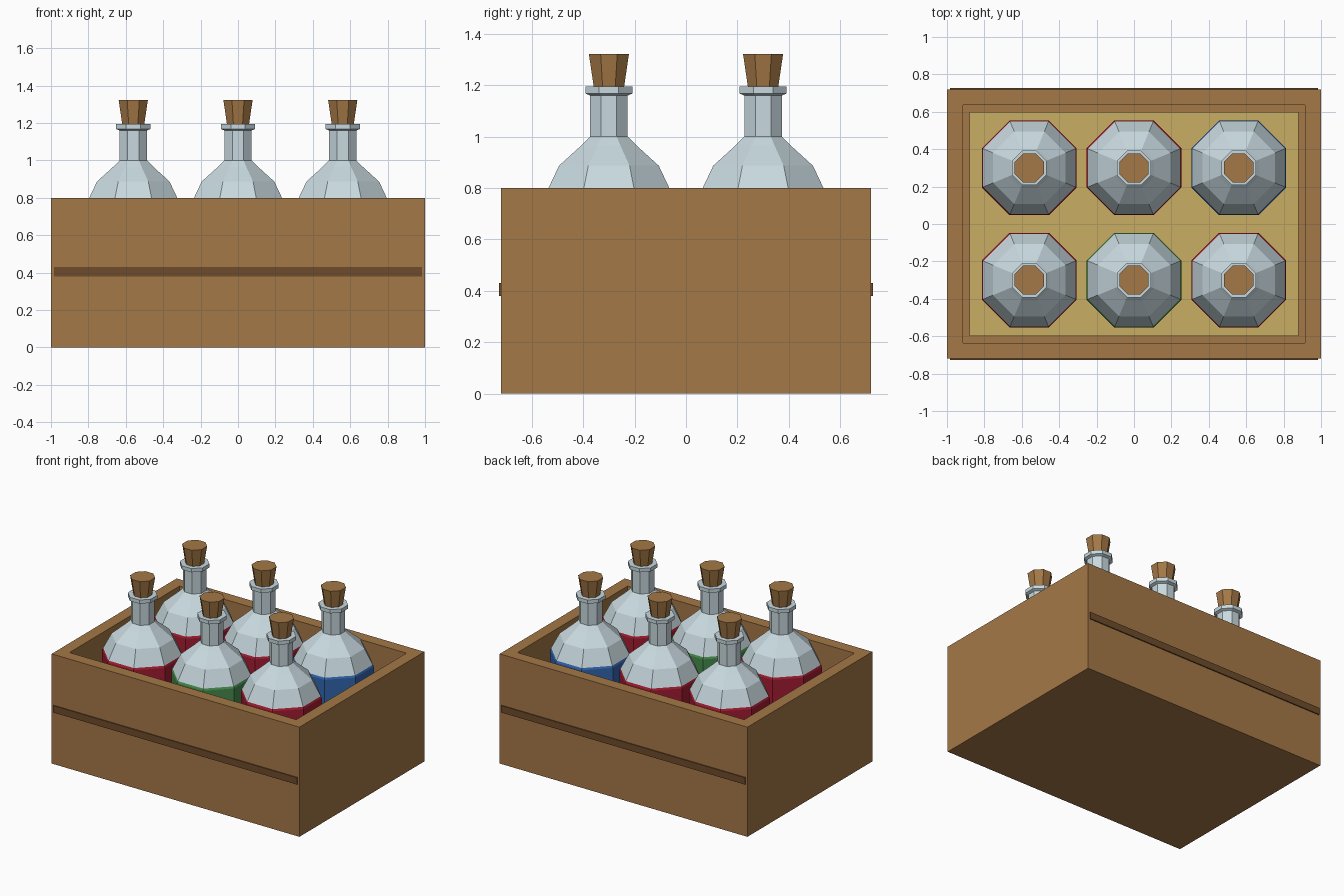
import bpy, bmesh, math

cube = bpy.data.objects.get("Cube")
if cube:
    bpy.data.objects.remove(cube, do_unlink=True)


def linear(c):
    c /= 255
    return c / 12.92 if c <= 0.04045 else ((c + 0.055) / 1.055) ** 2.4


def material(name, r, g, b):
    m = bpy.data.materials.new(name)
    m.use_nodes = True
    colour = (linear(r), linear(g), linear(b), 1)
    m.diffuse_color = colour
    m.node_tree.nodes["Principled BSDF"].inputs["Base Color"].default_value = colour
    return m


wood = material("warm wood", 164, 120, 70)
dark_wood = material("dark wood", 110, 76, 44)
straw = material("straw", 200, 174, 100)
glass = material("pale glass", 200, 217, 223)
red = material("red liquid", 165, 28, 50)
green = material("green liquid", 70, 140, 76)
blue = material("blue liquid", 50, 102, 175)


def finish(bm, name, *mats):
    bmesh.ops.recalc_face_normals(bm, faces=bm.faces)
    mesh = bpy.data.meshes.new(name)
    bm.to_mesh(mesh)
    bm.free()
    for m in mats:
        mesh.materials.append(m)
    obj = bpy.data.objects.new(name, mesh)
    bpy.context.collection.objects.link(obj)
    return obj


def box_bm(lo, hi):
    bm = bmesh.new()
    bmesh.ops.create_cube(bm, size=1)
    for v in bm.verts:
        v.co = [l + (c + 0.5) * (h - l) for c, l, h in zip(v.co, lo, hi)]
    return bm


def lathe(profile, x, y, sides=8):
    """Closed faceted solid from (flat radius, height) pairs, flats facing the axes."""
    bm = bmesh.new()
    rings = []
    for r, z in profile:
        r /= math.cos(math.pi / sides)
        angles = [(i + 0.5) * math.tau / sides for i in range(sides)]
        rings.append([bm.verts.new((x + r * math.cos(a), y + r * math.sin(a), z))
                      for a in angles])
    for low, high in zip(rings, rings[1:]):
        for i in range(sides):
            j = (i + 1) % sides
            bm.faces.new((low[i], low[j], high[j], high[i]))
    bm.faces.new(rings[0][::-1])
    bm.faces.new(rings[-1])
    return bm


# Open crate: solid box with the top inset and sunk
FLOOR, TOP, WALL = 0.1, 0.8, 0.12
bm = box_bm((-1, -0.72, 0), (1, 0.72, TOP))
top = max(bm.faces, key=lambda f: f.calc_center_median().z)
bmesh.ops.inset_region(bm, faces=[top], thickness=WALL)
well = bmesh.ops.extrude_face_region(bm, geom=[top])
bmesh.ops.delete(bm, geom=[top], context="FACES_ONLY")
for v in [g for g in well["geom"] if isinstance(g, bmesh.types.BMVert)]:
    v.co.z = FLOOR
finish(bm, "crate", wood)

# Straw bedding
finish(box_bm((-0.88, -0.6, FLOOR), (0.88, 0.6, FLOOR + 0.04)), "straw_bedding", straw)

# Dark slats on front and back
for name, side in (("front_slat", -1), ("back_slat", 1)):
    ys = sorted((side * 0.715, side * 0.728))
    finish(box_bm((-0.985, ys[0], 0.38), (0.985, ys[1], 0.43)), name, dark_wood)

# Bottles: liquid fills the body up to the fill line
FILL = 0.775
BOTTLE = [(0.253, FLOOR + 0.02), (0.253, 0.762), (0.247, FILL), (0.194, 0.887),
          (0.108, 0.965), (0.073, 1.0), (0.073, 1.16), (0.092, 1.168),
          (0.092, 1.195), (0.07, 1.195)]
CORK = [(0.057, 1.18), (0.078, 1.322)]
rows = (("front", -0.3, (red, green, red)), ("back", 0.3, (red, red, blue)))
for row, y, liquids in rows:
    for place, x, liquid in zip(("right", "middle", "left"), (-0.56, 0, 0.56), liquids):
        bm = lathe(BOTTLE, x, y)
        for f in bm.faces:
            f.material_index = int(f.calc_center_median().z < FILL)
        finish(bm, f"{row}_{place}_bottle", glass, liquid)
        finish(lathe(CORK, x, y), f"{row}_{place}_cork", wood)
